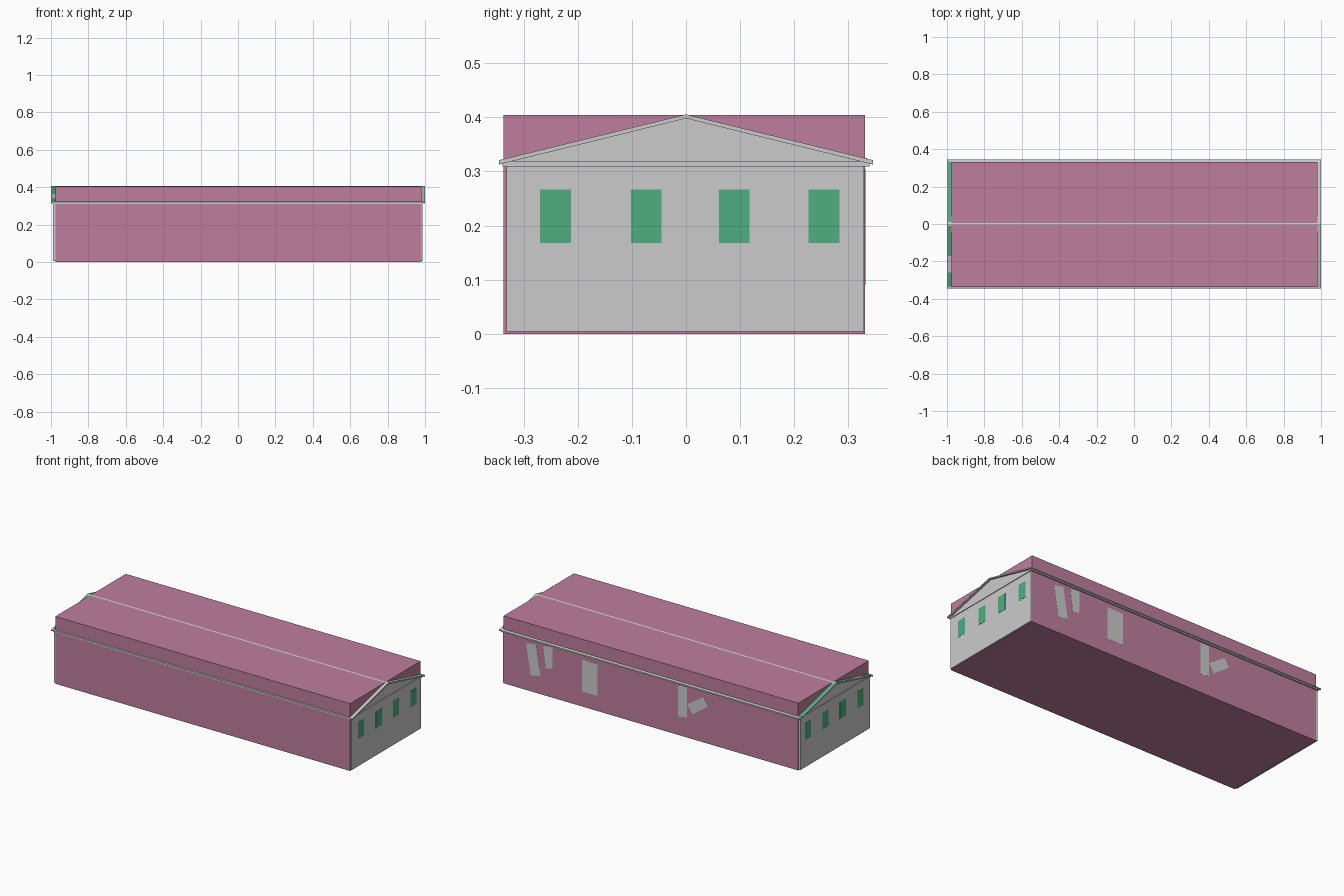
import bpy, bmesh
from mathutils import Vector

if "Cube" in bpy.data.objects:
    bpy.data.objects.remove(bpy.data.objects["Cube"])


def material(name, color):
    m = bpy.data.materials.new(name)
    m.diffuse_color = color
    m.use_nodes = True
    m.node_tree.nodes["Principled BSDF"].inputs["Base Color"].default_value = m.diffuse_color
    return m


PINK = material("pink", (0.52, 0.21, 0.34, 1))
GREEN = material("green", (0.08, 0.42, 0.22, 1))


def extrude(name, pts, direction, mat=None):
    """Closed prism from a planar outline swept along a direction."""
    bm = bmesh.new()
    face = bm.faces.new([bm.verts.new(p) for p in pts])
    res = bmesh.ops.extrude_face_region(bm, geom=[face])
    moved = [g for g in res["geom"] if isinstance(g, bmesh.types.BMVert)]
    bmesh.ops.translate(bm, verts=moved, vec=Vector(direction))
    bmesh.ops.recalc_face_normals(bm, faces=bm.faces)
    mesh = bpy.data.meshes.new(name)
    bm.to_mesh(mesh)
    bm.free()
    if mat:
        mesh.materials.append(mat)
    ob = bpy.data.objects.new(name, mesh)
    bpy.context.collection.objects.link(ob)
    return ob


def profile_x(name, yz, x0, x1, mat=None):
    return extrude(name, [(x0, y, z) for y, z in yz], (x1 - x0, 0, 0), mat)


def box(name, x0, x1, y0, y1, z0, z1, mat=None):
    return profile_x(name, [(y0, z0), (y1, z0), (y1, z1), (y0, z1)], x0, x1, mat)


# Large rectangular volume that fills the building
box("main_volume", -0.977, 0.98, -0.337, 0.331, 0, 0.404, PINK)

# Gabled wall shell, showing at both ends
profile_x("gable_walls", [(-0.332, 0.004), (0.329, 0.004), (0.329, 0.318),
                          (0, 0.400), (-0.332, 0.318)], -0.989, 0.986)

# Eave band under the roof
box("eave_band", -0.992, 0.990, -0.339, 0.339, 0.309, 0.318)

# Thin pitched roof with overhangs
profile_x("roof", [(-0.345, 0.315), (0, 0.400), (0.345, 0.315),
                   (0.345, 0.321), (0, 0.4055), (-0.345, 0.321)], -0.997, 0.997)

# Verge boards at the roof ends
for side, x0, x1 in (("left", -1.0, -0.996), ("right", 0.996, 1.0)):
    profile_x(side + "_verge", [(-0.345, 0.313), (0, 0.398), (0.345, 0.313),
                                (0.345, 0.321), (0, 0.4055), (-0.345, 0.321)], x0, x1)

# Green verge edging
for y0, y1 in ((-0.335, -0.26), (-0.17, -0.01), (0.01, 0.335)):
    za, zb = (0.4057 - abs(y) * 0.2449 for y in (y0, y1))
    profile_x("left_verge_edging", [(y0, za), (y1, zb), (y1, zb + 0.0006),
                                    (y0, za + 0.0006)], -0.995, -0.977, GREEN)

# Four windows on each gable end
for x0, x1 in ((0.986, 0.987), (-0.990, -0.989)):
    for y in (-0.241, -0.0735, 0.089, 0.255):
        box("end_window", x0, x1, y - 0.0285, y + 0.0285, 0.168, 0.267, GREEN)

# Loose grey panels on the back wall
panels = [
    [(0.83, 0.28), (0.765, 0.29), (0.735, 0.11), (0.80, 0.095)],
    [(0.715, 0.295), (0.655, 0.305), (0.655, 0.175), (0.70, 0.165)],
    [(0.46, 0.28), (0.355, 0.28), (0.355, 0.09), (0.46, 0.09)],
    [(-0.18, 0.30), (-0.24, 0.30), (-0.24, 0.12), (-0.18, 0.11)],
    [(-0.24, 0.20), (-0.345, 0.27), (-0.38, 0.225), (-0.275, 0.15)],
]
for outline in panels:
    extrude("back_panel", [(x, 0.3305, z) for x, z in outline], (0, 0.001, 0))
